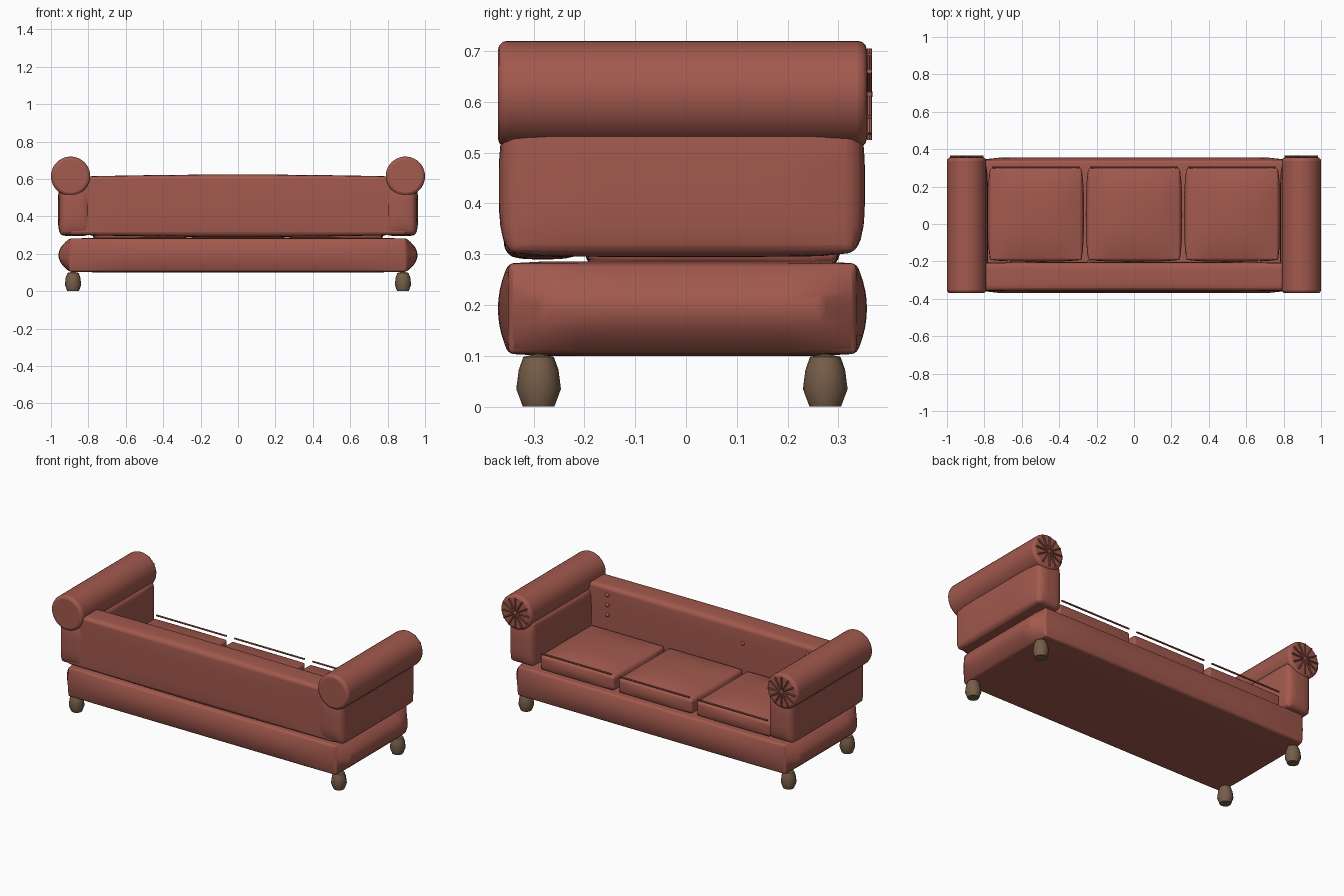
import bpy, bmesh, math
from mathutils import Vector, Matrix

if "Cube" in bpy.data.objects:
    bpy.data.objects.remove(bpy.data.objects["Cube"])


def material(name, colour):
    m = bpy.data.materials.new(name)
    m.diffuse_color = (*colour, 1)
    m.use_nodes = True
    m.node_tree.nodes["Principled BSDF"].inputs["Base Color"].default_value = m.diffuse_color
    return m


FABRIC = material("red_fabric", (0.36, 0.1, 0.075))
WOOD = material("brown_wood", (0.18, 0.11, 0.065))


def finish(name, bm, mat, bevel=0, angle=35):
    bmesh.ops.recalc_face_normals(bm, faces=bm.faces)
    me = bpy.data.meshes.new(name)
    bm.to_mesh(me)
    bm.free()
    ob = bpy.data.objects.new(name, me)
    bpy.context.collection.objects.link(ob)
    me.materials.append(mat)
    if bevel:
        mod = ob.modifiers.new("soft_edge", "BEVEL")
        mod.width, mod.segments = bevel, 3
        mod.limit_method, mod.angle_limit = "ANGLE", math.radians(35)
    bpy.ops.object.select_all(action="DESELECT")
    ob.select_set(True)
    bpy.context.view_layer.objects.active = ob
    bpy.ops.object.shade_smooth_by_angle(angle=math.radians(angle))
    return ob


def puff(name, centre, half, bulge, power=(2, 2, 2), bevel=0.01):
    """Upholstered block: a box whose faces swell outwards; power shapes the fall-off per axis."""
    bm = bmesh.new()
    bmesh.ops.create_cube(bm, size=2)
    bmesh.ops.subdivide_edges(bm, edges=bm.edges, cuts=9, use_grid_fill=True)
    for v in bm.verts:
        u = v.co.copy()
        fall = [1 - abs(u[i]) ** power[i] for i in range(3)]
        for i in range(3):
            j, k = (i + 1) % 3, (i + 2) % 3
            v.co[i] = centre[i] + u[i] * (half[i] + bulge[i] * fall[j] * fall[k])
    return finish(name, bm, FABRIC, bevel)


def rod(bm, a, b, r, segs=10):
    """Cylinder between two points."""
    a, b = Vector(a), Vector(b)
    d = b - a
    rot = d.to_track_quat("Z", "Y").to_matrix().to_4x4()
    bmesh.ops.create_cone(bm, cap_ends=True, segments=segs, radius1=r, radius2=r,
                          depth=d.length, matrix=Matrix.Translation((a + b) / 2) @ rot)


def ball(bm, c, r, scale=(1, 1, 1)):
    bmesh.ops.create_uvsphere(bm, u_segments=12, v_segments=8, radius=r,
                              matrix=Matrix.Translation(c) @ Matrix.Diagonal((*scale, 1)))


# Base
puff("base", (0, -0.007, 0.193), (0.90, 0.342, 0.089), (0.06, 0.021, 0.004), (12, 12, 2))

# Backrest
puff("backrest", (0, -0.282, 0.457), (0.9, 0.074, 0.155), (0.03, 0.006, 0.012), (2, 4, 4), 0.015)

# Seat cushions and their front piping
for i, x in enumerate((-0.525, 0, 0.525)):
    puff(f"seat_cushion_{i + 1}", (x, 0.052, 0.325), (0.245, 0.244, 0.043), (0.013, 0.01, 0.03), (3, 3, 2), 0.012)
    bm = bmesh.new()
    rod(bm, (x - 0.235, 0.303, 0.385), (x + 0.235, 0.303, 0.385), 0.005)
    finish(f"cushion_piping_{i + 1}", bm, FABRIC)

# Back buttons
bm = bmesh.new()
for x in (-0.67, 0.67):
    for z in (0.45, 0.51, 0.57):
        ball(bm, (x, -0.203, z), 0.011)
ball(bm, (-0.24, -0.203, 0.52), 0.011)
finish("back_buttons", bm, FABRIC)

for side, s in (("left", -1), ("right", 1)):
    # Arm panel
    puff(f"{side}_arm_panel", (s * 0.872, -0.008, 0.435), (0.079, 0.34, 0.132),
         (0.012, 0.02, 0.008), (4, 8, 4), 0.015)

    # Rolled arm top
    bm = bmesh.new()
    rod(bm, (s * 0.895, -0.37, 0.615), (s * 0.895, 0.356, 0.615), 0.105, 40)
    finish(f"{side}_arm_roll", bm, FABRIC, 0.018)

    # Pleated rosette on the front of the roll
    bm = bmesh.new()
    for k in range(12):
        a = math.tau * k / 12
        d = Vector((math.cos(a), 0, math.sin(a)))
        c = Vector((s * 0.895, 0.361, 0.615))
        rod(bm, c + d * 0.012, c + d * 0.09, 0.005, 8)
    ball(bm, (s * 0.895, 0.359, 0.615), 0.012, (1, 0.7, 1))
    finish(f"{side}_arm_rosette", bm, FABRIC)

    # Turned feet
    for end, y in (("back", -0.29), ("front", 0.274)):
        bm = bmesh.new()
        profile = [(0, 0), (0.031, 0), (0.044, 0.035), (0.039, 0.073), (0.030, 0.098), (0, 0.105)]
        pts = [bm.verts.new((r, 0, z)) for r, z in profile]
        edges = [bm.edges.new(p) for p in zip(pts, pts[1:])]
        bmesh.ops.spin(bm, geom=pts + edges, axis=(0, 0, 1), cent=(0, 0, 0),
                       angle=math.tau, steps=16, use_duplicate=False)
        bmesh.ops.remove_doubles(bm, verts=bm.verts, dist=0.0005)
        bmesh.ops.translate(bm, verts=bm.verts, vec=(s * 0.882, y, 0))
        finish(f"{end}_{side}_foot", bm, WOOD, angle=45)
